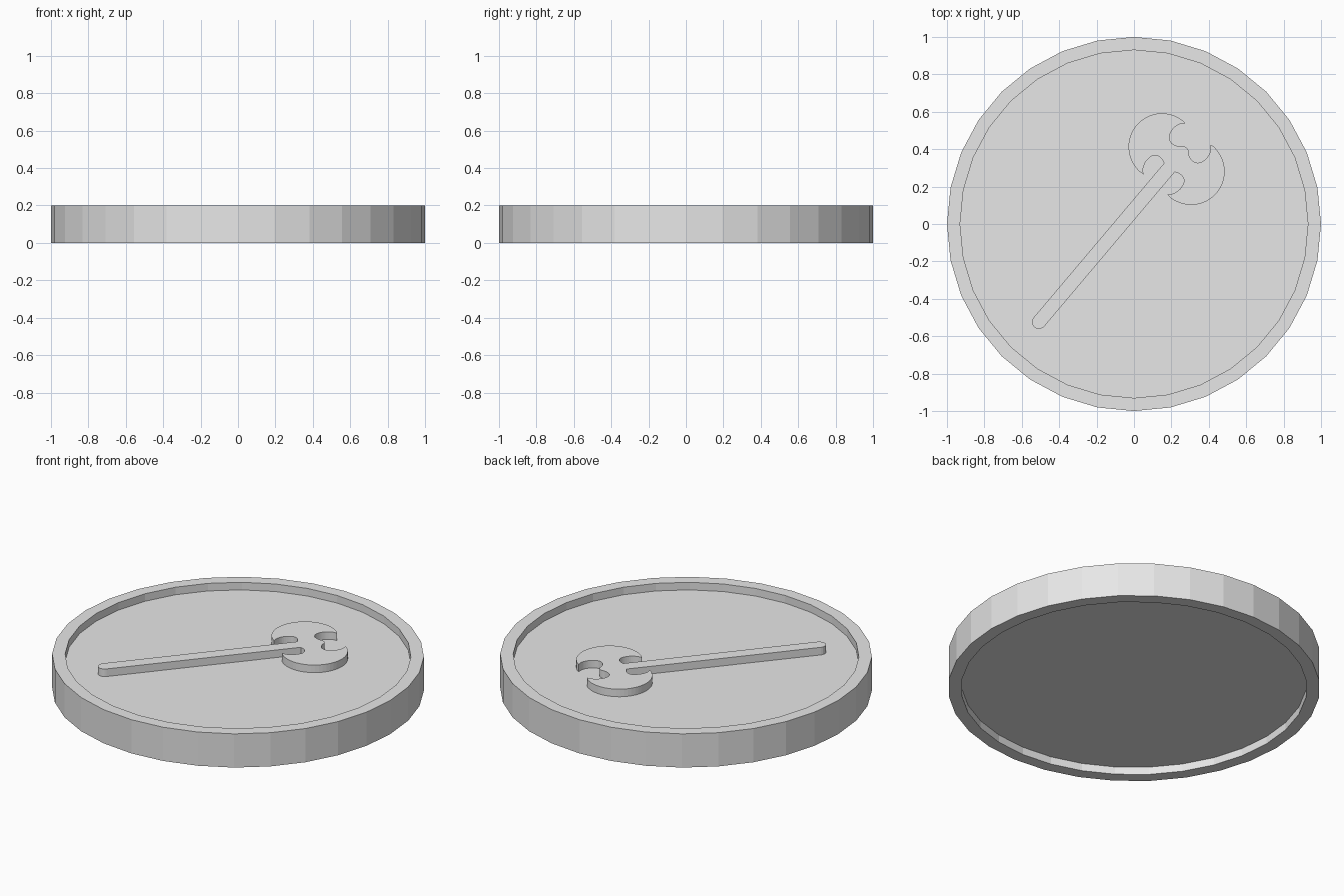
import bpy, bmesh
from math import sin, cos, pi, radians
from mathutils import Vector

cube = bpy.data.objects.get("Cube")
if cube:
    bpy.data.objects.remove(cube)

HEIGHT, RECESS = 0.2, 0.045
RIM_OUTER, RIM_INNER, SIDES = 1.0, 0.93, 32

grey = bpy.data.materials.new("light grey")
grey.use_nodes = True
grey.diffuse_color = (0.8, 0.8, 0.8, 1)
grey.node_tree.nodes["Principled BSDF"].inputs["Base Color"].default_value = (0.8, 0.8, 0.8, 1)


def add_object(name, bm):
    bmesh.ops.recalc_face_normals(bm, faces=bm.faces)
    mesh = bpy.data.meshes.new(name)
    bm.to_mesh(mesh)
    bm.free()
    mesh.materials.append(grey)
    obj = bpy.data.objects.new(name, mesh)
    bpy.context.collection.objects.link(obj)
    return obj


def arc(centre, radius, start, end, steps):
    """Points on a circle arc, angles in degrees."""
    angles = [radians(start + (end - start) * i / steps) for i in range(steps + 1)]
    return [Vector((centre[0] + radius * cos(a), centre[1] + radius * sin(a))) for a in angles]


def smooth_path(points, steps=4):
    """Catmull-Rom curve through the points."""
    p = [Vector(q) for q in points]
    p = [2 * p[0] - p[1]] + p + [2 * p[-1] - p[-2]]
    path = []
    for a, b, c, d in zip(p, p[1:], p[2:], p[3:]):
        for i in range(steps):
            t = i / steps
            path.append(0.5 * (2 * b + (c - a) * t + (2 * a - 5 * b + 4 * c - d) * t ** 2
                               + (3 * b - a - 3 * c + d) * t ** 3))
    return path + [p[-2]]


# Coin: stacked rings joined into a rim, with a recessed floor on both faces
bm = bmesh.new()
profile = [(RIM_INNER, RECESS), (RIM_INNER, 0), (RIM_OUTER, 0),
           (RIM_OUTER, HEIGHT), (RIM_INNER, HEIGHT), (RIM_INNER, HEIGHT - RECESS)]
rings = [[bm.verts.new((r * cos(2 * pi * i / SIDES), r * sin(2 * pi * i / SIDES), z))
          for i in range(SIDES)] for r, z in profile]
for low, high in zip(rings, rings[1:]):
    for i in range(SIDES):
        j = (i + 1) % SIDES
        bm.faces.new((low[i], low[j], high[j], high[i]))
bm.faces.new(rings[0])
bm.faces.new(rings[-1])
add_object("coin_body", bm)

# Axe relief: half outline along the handle axis, mirrored to the other side
handle_end = arc((-0.728, 0), 0.037, 180, 90, 5)
hook = smooth_path([(0.353, 0.037), (0.363, 0.072), (0.347, 0.107),
                    (0.30, 0.117), (0.26, 0.105), (0.235, 0.083)])
blade = arc((0.412, 0.102), 0.179, 186, -5, 28)
notch = smooth_path([(0.588, 0.087), (0.565, 0.108), (0.535, 0.118), (0.505, 0.117),
                     (0.477, 0.106), (0.462, 0.085), (0.461, 0.062), (0.472, 0.035),
                     (0.488, 0.018), (0.494, 0)])
half = handle_end + hook + blade[1:-1] + notch
outline = half + [Vector((p.x, -p.y)) for p in reversed(half[1:-1])]

along = Vector((cos(radians(49.8)), sin(radians(49.8))))
across = Vector((-along.y, along.x))
bm = bmesh.new()
base = []
for p in outline:
    q = along * p.x + across * (p.y + 0.05)
    base.append(bm.verts.new((q.x, q.y, HEIGHT - RECESS)))
face = bm.faces.new(base)
top = bmesh.ops.extrude_face_region(bm, geom=[face], use_keep_orig=True)["geom"]
bmesh.ops.translate(bm, vec=(0, 0, RECESS),
                    verts=[v for v in top if isinstance(v, bmesh.types.BMVert)])
add_object("axe_relief", bm)
